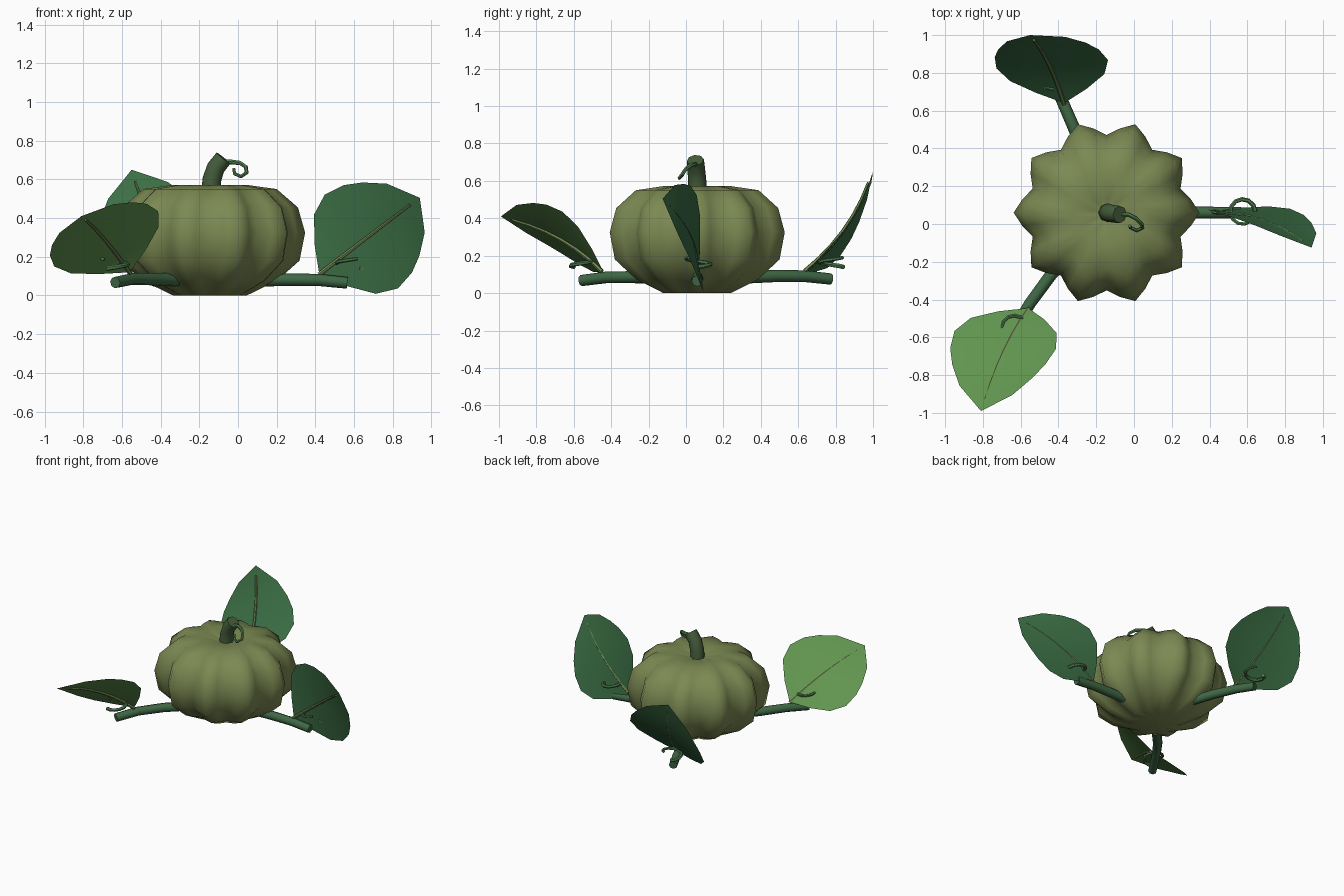
import bpy
from math import sin, cos, pi, radians
from mathutils import Vector as V

if "Cube" in bpy.data.objects:
    bpy.data.objects.remove(bpy.data.objects["Cube"])


def material(name, rgb):
    m = bpy.data.materials.new(name)
    m.diffuse_color = (*rgb, 1)
    m.use_nodes = True
    m.node_tree.nodes["Principled BSDF"].inputs["Base Color"].default_value = m.diffuse_color
    return m


RIND = material("rind", (0.20, 0.25, 0.085))
STEM = material("stem_green", (0.06, 0.11, 0.045))
VINE = material("vine_green", (0.05, 0.14, 0.06))
CURL = material("curl_green", (0.08, 0.21, 0.075))
RIB = material("rib_green", (0.17, 0.26, 0.09))
LEAF = material("leaf_green", (0.045, 0.16, 0.06))
LEAF_LIGHT = material("leaf_light_green", (0.12, 0.30, 0.08))


def mesh_object(name, verts, faces, mat, angle):
    me = bpy.data.meshes.new(name)
    me.from_pydata([tuple(v) for v in verts], [], faces)
    me.materials.append(mat)
    ob = bpy.data.objects.new(name, me)
    bpy.context.collection.objects.link(ob)
    bpy.ops.object.select_all(action='DESELECT')
    bpy.context.view_layer.objects.active = ob
    ob.select_set(True)
    bpy.ops.object.shade_smooth_by_angle(angle=radians(angle))
    return ob


def tube(name, points, radii, mat, sides=8):
    """Round tube swept along points, tapering through radii, with flat caps."""
    pts = [V(p) for p in points]
    n = len(pts)
    verts, faces, side = [], [], None
    for i, p in enumerate(pts):
        t = (pts[min(i + 1, n - 1)] - pts[max(i - 1, 0)]).normalized()
        if side is None:
            side = t.orthogonal()
        side = (side - t * side.dot(t)).normalized()
        other = t.cross(side)
        r = radii[0] + (radii[1] - radii[0]) * i / (n - 1)
        for k in range(sides):
            a = 2 * pi * k / sides
            verts.append(p + r * (cos(a) * side + sin(a) * other))
    for i in range(n - 1):
        for k in range(sides):
            a, b = i * sides + k, i * sides + (k + 1) % sides
            faces.append((a, b, b + sides, a + sides))
    faces.append(tuple(range(sides))[::-1])
    faces.append(tuple(range((n - 1) * sides, n * sides)))
    return mesh_object(name, verts, faces, mat, 50)


# Pumpkin: ten-ribbed lathe (radius, height at the rib crests)
CX, CY, SEG = -0.145, 0.06, 40
PROFILE = [(0.19, 0.0), (0.345, 0.075), (0.463, 0.18), (0.492, 0.325),
           (0.455, 0.455), (0.345, 0.55), (0.19, 0.572), (0.08, 0.555)]
verts = [(CX, CY, 0.01)]
for r, z in PROFILE:
    for k in range(SEG):
        a = 2 * pi * k / SEG
        rr = r * (0.918 + 0.082 * cos(10 * a))
        verts.append((CX + rr * cos(a), CY + rr * sin(a), z))
verts.append((CX, CY, 0.535))
faces = []
last = 1 + (len(PROFILE) - 1) * SEG
for k in range(SEG):
    k2 = (k + 1) % SEG
    faces.append((0, 1 + k2, 1 + k))
    faces.append((last + k, last + k2, len(verts) - 1))
    for i in range(len(PROFILE) - 1):
        o = 1 + i * SEG
        faces.append((o + k, o + k2, o + SEG + k2, o + SEG + k))
mesh_object("pumpkin", verts, faces, RIND, 75)

# Stem and its curl
tube("stem", [(-0.14, 0.06, 0.53), (-0.135, 0.06, 0.60), (-0.115, 0.055, 0.66),
              (-0.075, 0.05, 0.71)], (0.05, 0.046), STEM)
tube("stem_curl", [(-0.09, 0.05, 0.69), (-0.03, 0.05, 0.69), (0.01, 0.03, 0.685),
                   (0.04, 0.0, 0.665), (0.045, -0.02, 0.635), (0.015, -0.035, 0.615),
                   (-0.018, -0.02, 0.63), (-0.022, -0.01, 0.655)], (0.013, 0.009), CURL, 6)

# Leaf outline: distance along the midrib, half width
OUTLINE = [(0.07, 0.14), (0.155, 0.26), (0.26, 0.308), (0.37, 0.287),
           (0.46, 0.24), (0.565, 0.16)]
LENGTH = 0.67


def leaf(name, base, tip, lobe, mat):
    """Blade bowed towards the lobe direction, with a midrib on the other face."""
    base, tip, lobe = V(base), V(tip), V(lobe)
    d = (tip - base).normalized()
    lobe = (lobe - d * lobe.dot(d)).normalized()
    side = lobe.cross(d)
    length = (tip - base).length

    def at(u, s):
        t = u / LENGTH
        return base + d * (t * length) + side * s + lobe * (0.2 * t * (1 - t) + 0.1 * abs(s))

    pts = [base, tip]
    faces = []
    for u, w in OUTLINE:
        pts += [at(u, -w), at(u, 0), at(u, w)]
    n = len(OUTLINE)
    for i in range(n - 1):
        a = 2 + 3 * i
        faces += [(a, a + 3, a + 4, a + 1), (a + 1, a + 4, a + 5, a + 2)]
    e = 2 + 3 * (n - 1)
    faces += [(0, 2, 3), (0, 3, 4), (e, 1, e + 1), (e + 1, 1, e + 2)]
    mesh_object(name, pts, faces, mat, 60)
    rib = [at(LENGTH * 0.9 * i / 6, 0) - lobe * 0.006 for i in range(7)]
    tube(name + "_midrib", rib, (0.012, 0.007), RIB, 6)


def vine_curl(name, centre, heading):
    pts = []
    for i in range(11):
        a = radians(heading) + radians(310) * i / 10
        pts.append((centre[0] + 0.066 * cos(a), centre[1] + 0.066 * sin(a), 0.14 + 0.05 * i / 10))
    tube(name, pts, (0.013, 0.009), CURL, 6)


# Three vines, each with a leaf and a curl
PARTS = [
    ("right", [(0.12, 0.06, 0.08), (0.25, 0.06, 0.082), (0.42, 0.06, 0.08), (0.565, 0.06, 0.065)],
     (0.42, 0.07, 0.11), (0.94, -0.125, 0.505), (0.2, 0.96, 0.2), LEAF, (0.575, 0.065), 0),
    ("back", [(-0.24, 0.32, 0.085), (-0.31, 0.49, 0.092), (-0.375, 0.64, 0.09), (-0.435, 0.775, 0.075)],
     (-0.37, 0.64, 0.115), (-0.55, 1.0, 0.65), (0.09, 0.84, -0.535), LEAF, (-0.43, 0.78), 112),
    ("front", [(-0.32, -0.14, 0.08), (-0.44, -0.27, 0.085), (-0.55, -0.42, 0.085), (-0.635, -0.56, 0.067)],
     (-0.56, -0.445, 0.12), (-0.81, -0.99, 0.41), (-0.31, 0.56, 0.77), LEAF_LIGHT, (-0.635, -0.55), 230),
]
for name, path, base, tip, lobe, mat, centre, heading in PARTS:
    tube(name + "_vine", path, (0.034, 0.03), VINE)
    leaf(name + "_leaf", base, tip, lobe, mat)
    vine_curl(name + "_curl", centre, heading)
